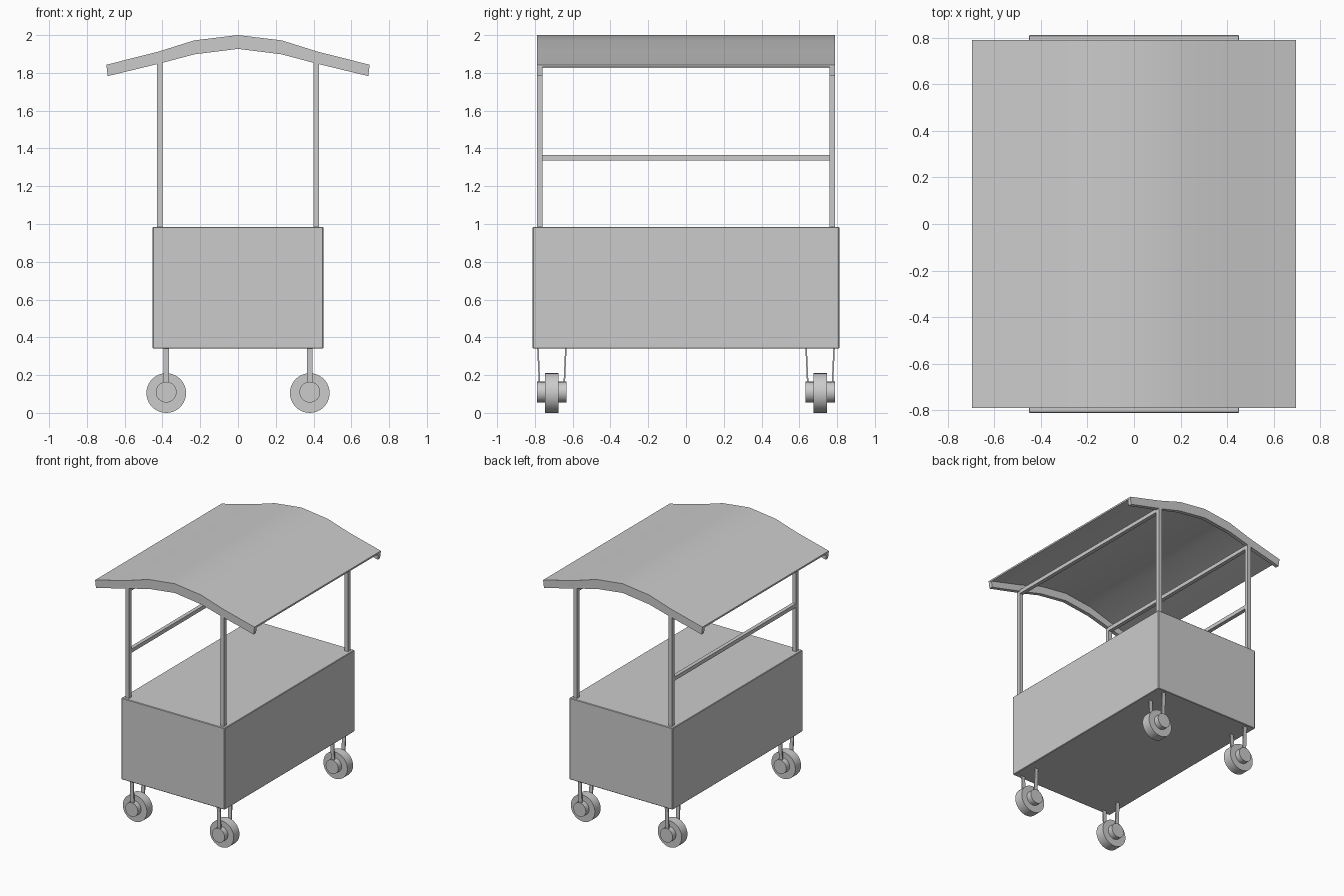
import bpy, bmesh, math
from mathutils import Vector

if "Cube" in bpy.data.objects:
    bpy.data.objects.remove(bpy.data.objects["Cube"])


def finish(name, bm, smooth=False):
    bmesh.ops.recalc_face_normals(bm, faces=bm.faces[:])
    mesh = bpy.data.meshes.new(name)
    bm.to_mesh(mesh)
    bm.free()
    ob = bpy.data.objects.new(name, mesh)
    bpy.context.collection.objects.link(ob)
    if smooth:
        bpy.ops.object.select_all(action='DESELECT')
        bpy.context.view_layer.objects.active = ob
        ob.select_set(True)
        bpy.ops.object.shade_smooth_by_angle(angle=math.radians(30))
    return ob


def box(name, lo, hi):
    bm = bmesh.new()
    bmesh.ops.create_cube(bm, size=1)
    lo, hi = Vector(lo), Vector(hi)
    bmesh.ops.scale(bm, vec=hi - lo, verts=bm.verts)
    bmesh.ops.translate(bm, vec=(lo + hi) / 2, verts=bm.verts)
    return finish(name, bm)


def extrude_profile(name, pts, axis, a, b, smooth=False):
    """Extrude a closed 2D outline along x (pts = y, z) or y (pts = x, z)."""
    bm = bmesh.new()
    place = (lambda p: (a, p[0], p[1])) if axis == 'x' else (lambda p: (p[0], a, p[1]))
    face = bm.faces.new([bm.verts.new(place(p)) for p in pts])
    ext = bmesh.ops.extrude_face_region(bm, geom=[face])
    verts = [v for v in ext['geom'] if isinstance(v, bmesh.types.BMVert)]
    bmesh.ops.translate(bm, vec=(b - a, 0, 0) if axis == 'x' else (0, b - a, 0), verts=verts)
    return finish(name, bm, smooth)


def disc(name, x, y0, y1, z, r):
    pts = [(x + r * math.cos(i * math.tau / 40), z + r * math.sin(i * math.tau / 40))
           for i in range(40)]
    return extrude_profile(name, pts, 'y', y0, y1, True)


def mirrored(half):
    return [(-x, z) for x, z in reversed(half[1:])] + half


# Cart body with slightly softened edges
body = box("cart_body", (-0.452, -0.812, 0.34), (0.452, 0.812, 0.985))
bevel = body.modifiers.new("bevel", 'BEVEL')
bevel.width = 0.004
bevel.segments = 1

# Corner posts
for sx in (-1, 1):
    for sy in (-1, 1):
        x, y = 0.415 * sx, 0.775 * sy
        box("post", (x - 0.015, y - 0.015, 0.98), (x + 0.015, y + 0.015, 1.865))
    # Upper side beams
    box("roof_beam", (0.415 * sx - 0.015, -0.76, 1.827), (0.415 * sx + 0.015, 0.76, 1.857))

# Single middle rail on the left side
box("side_rail", (-0.43, -0.76, 1.335), (-0.40, 0.76, 1.365))

# Arched roof sheet and its end ribs
top = [(0, 2.0), (0.232, 1.972), (0.42, 1.913), (0.697, 1.843)]
under = [(0, 1.927), (0.232, 1.898), (0.405, 1.852), (0.69, 1.783)]
sheet_under = [(x, z - 0.013) for x, z in top]
extrude_profile("roof_sheet", mirrored(top) + mirrored(sheet_under)[::-1], 'y', -0.79, 0.79, True)
for sy in (-1, 1):
    extrude_profile("roof_rib", mirrored(top) + mirrored(under)[::-1], 'y',
                    0.76 * sy, 0.79 * sy, True)

# Caster wheels with hubs and fork plates
for sx in (-1, 1):
    for sy in (-1, 1):
        x, y = 0.38 * sx, 0.71 * sy
        disc("wheel_tire", x, y - 0.036, y + 0.036, 0.105, 0.105)
        disc("wheel_hub", x, y - 0.078, y + 0.078, 0.11, 0.055)
        for s in (-1, 1):
            plate = [(y + s * o, z) for o, z in
                     ((0.078, 0.345), (0.067, 0.10), (0.059, 0.10), (0.070, 0.345))]
            extrude_profile("wheel_fork", plate, 'x', x - 0.015, x + 0.015)
